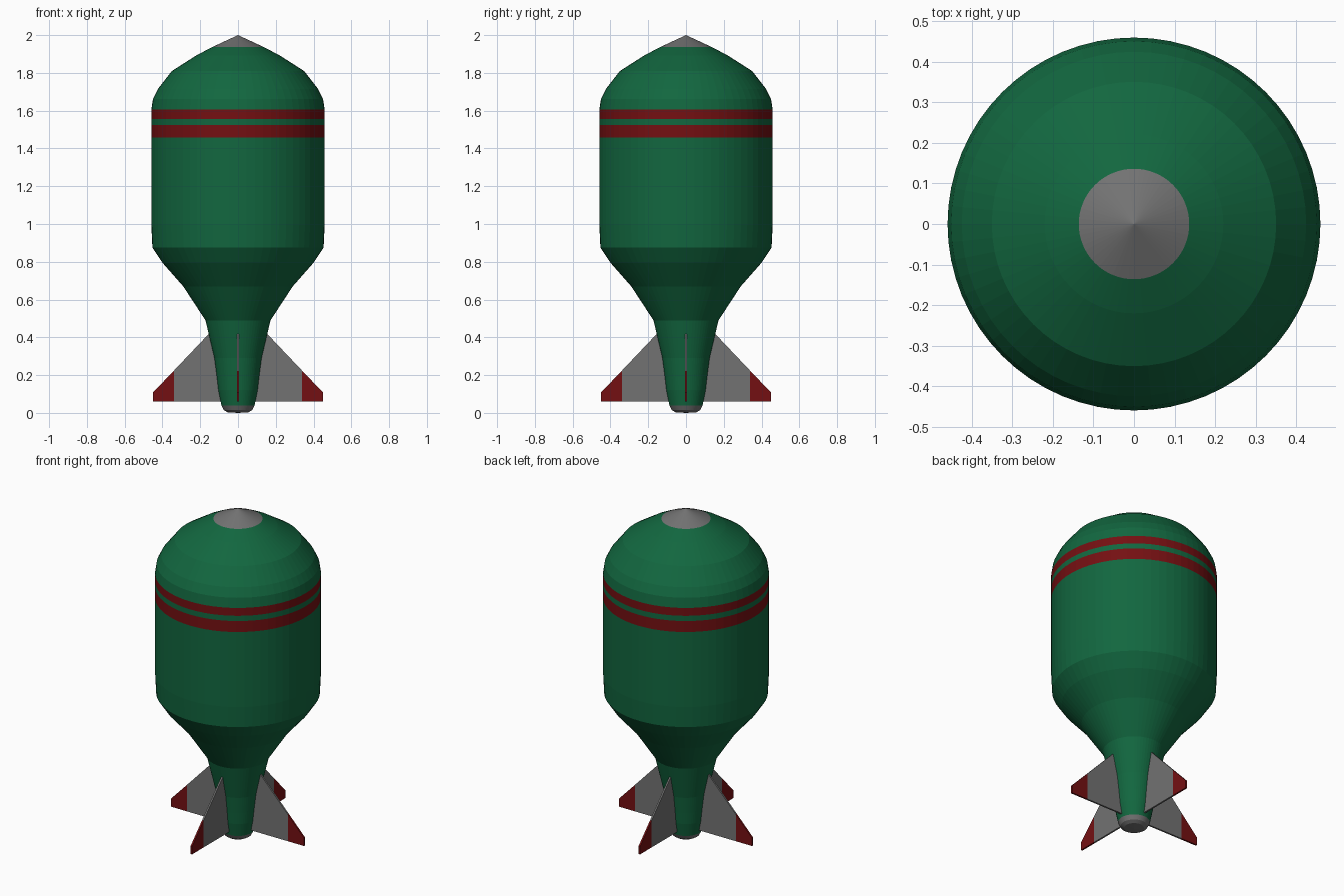
import bpy, bmesh, math

if "Cube" in bpy.data.objects:
    bpy.data.objects.remove(bpy.data.objects["Cube"])

SIDES = 64


def material(name, rgb):
    m = bpy.data.materials.new(name)
    m.diffuse_color = (*rgb, 1)
    m.use_nodes = True
    m.node_tree.nodes["Principled BSDF"].inputs["Base Color"].default_value = m.diffuse_color
    return m


GREEN = material("dark green", (0.006, 0.135, 0.05))
RED = material("dark red", (0.175, 0.005, 0.006))
GREY = material("mid grey", (0.17, 0.17, 0.17))
MATS = [GREEN, RED, GREY]


def finish(bm, name):
    bmesh.ops.recalc_face_normals(bm, faces=bm.faces)
    mesh = bpy.data.meshes.new(name)
    bm.to_mesh(mesh)
    bm.free()
    for m in MATS:
        mesh.materials.append(m)
    obj = bpy.data.objects.new(name, mesh)
    bpy.context.collection.objects.link(obj)
    return obj


# Body: lathed profile (radius, height), bottom to tip
profile = [(0, 0), (0.055, 0.003), (0.075, 0.015), (0.088, 0.04),
           (0.104, 0.12), (0.112, 0.19), (0.125, 0.29), (0.172, 0.49),
           (0.29, 0.67), (0.40, 0.795), (0.453, 0.875), (0.459, 1.0),
           (0.459, 1.458), (0.459, 1.525), (0.459, 1.557), (0.459, 1.605),
           (0.45, 1.663), (0.424, 1.715), (0.35, 1.81), (0.22, 1.893),
           (0.136, 1.937), (0, 2.0)]
bm = bmesh.new()
verts = [bm.verts.new((r, 0, z)) for r, z in profile]
edges = [bm.edges.new(pair) for pair in zip(verts, verts[1:])]
bmesh.ops.spin(bm, geom=verts + edges, cent=(0, 0, 0), axis=(0, 0, 1),
               angle=math.tau, steps=SIDES, use_merge=True)
bmesh.ops.remove_doubles(bm, verts=bm.verts, dist=0.0005)
for f in bm.faces:
    z = f.calc_center_median().z
    if z < 0.04 or z > 1.937:          # tail cap and nose tip
        f.material_index = 2
    elif 1.458 < z < 1.525 or 1.557 < z < 1.605:   # painted bands
        f.material_index = 1
finish(bm, "bomb_body")

# Fins: thin plates, grey inside and red at the tip
T = 0.005
SPLIT = 0.34
outline = [(0.08, 0.06), (SPLIT, 0.06), (0.45, 0.06),
           (0.45, 0.108), (SPLIT, 0.223), (0.15, 0.423), (0.10, 0.42)]
for i in range(4):
    bm = bmesh.new()
    pts = [bm.verts.new((x, -T, z)) for x, z in outline]
    inner = bm.faces.new([pts[k] for k in (0, 1, 4, 5, 6)])
    tip = bm.faces.new([pts[k] for k in (1, 2, 3, 4)])
    ext = bmesh.ops.extrude_face_region(bm, geom=[inner, tip],
                                        use_keep_orig=True)
    bmesh.ops.translate(bm, vec=(0, 2 * T, 0),
                        verts=[g for g in ext["geom"]
                               if isinstance(g, bmesh.types.BMVert)])
    for f in bm.faces:
        f.material_index = 1 if f.calc_center_median().x > SPLIT else 2
    fin = finish(bm, f"tail_fin_{i + 1}")
    fin.rotation_euler.z = i * math.pi / 2
